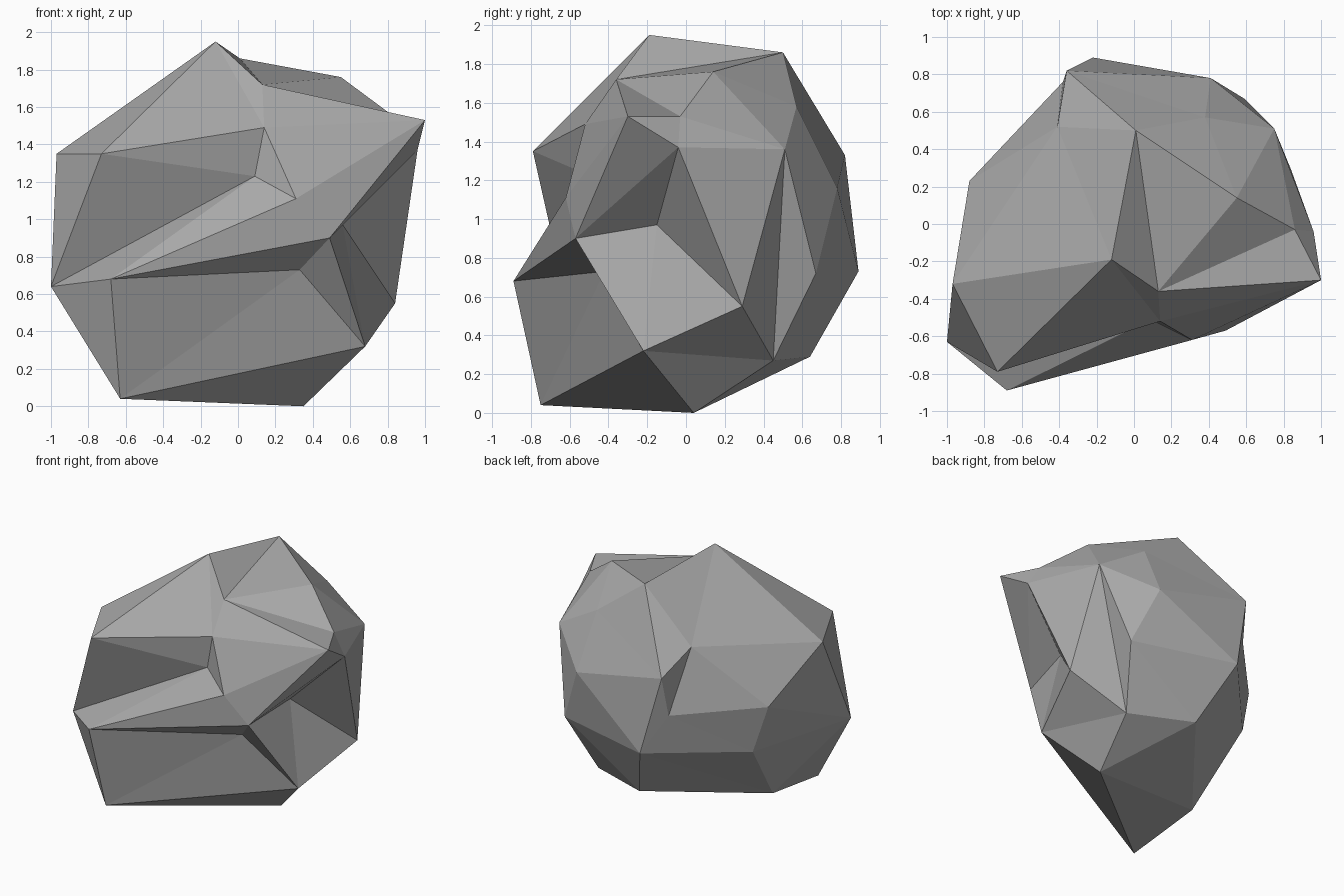
import bpy
import bmesh

default_cube = bpy.data.objects.get("Cube")
if default_cube:
    bpy.data.objects.remove(default_cube, do_unlink=True)


def make_material(name, colour):
    """One flat colour for viewport and render."""
    material = bpy.data.materials.new(name)
    material.use_nodes = True
    material.diffuse_color = colour
    material.node_tree.nodes["Principled BSDF"].inputs["Base Color"].default_value = colour
    material.node_tree.nodes["Principled BSDF"].inputs["Roughness"].default_value = 1
    return material


# Corners of the boulder, grouped by the region they shape
crown = dict(
    A=(-.12, -.19, 1.95), B=(.01, .5, 1.86), C=(.13, -.36, 1.72), D=(.55, .14, 1.76),
    d=(-.41, .52, 1.48), h=(.38, .57, 1.58), G=(-.97, -.32, 1.35), H=(-.73, -.79, 1.35),
)
overhang = dict(
    E=(1, -.3, 1.53), F=(.86, -.03, 1.53), U=(.96, -.04, 1.37), V=(.75, .51, 1.36),
    P=(.49, -.57, .9), Q=(.31, -.62, 1.11), T=(.56, -.15, .97),
)
front_notch = dict(
    S=(.14, -.52, 1.49), R=(.09, -.51, 1.23), I=(-1, -.63, .64), J=(-.68, -.89, .68),
    O=(.33, -.42, .73),
)
back = dict(
    W=(-.36, .82, 1.33), X=(-.22, .89, .73), a=(.41, .78, 1.16), b=(.59, .67, .72),
    c=(-.88, .23, 1.02), e=(-.38, .76, 1.02), f=(-.78, .28, .66),
)
foot = dict(
    K=(-.63, -.75, .04), L=(.35, .04, 0), M=(.68, -.22, .32), N=(.84, .29, .55),
    Y=(-.04, .64, .29), Z=(.45, .45, .27), g=(-.66, -.14, .14),
)

bm = bmesh.new()
corner = {}
for region in (crown, overhang, front_notch, back, foot):
    for key, position in region.items():
        corner[key] = bm.verts.new(position)


def facet_fan(hub, rim, closed=False):
    """Chip flat triangular facets around one corner."""
    ring = rim + rim[0] if closed else rim
    for first, second in zip(ring, ring[1:]):
        bm.faces.new((corner[hub], corner[first], corner[second]))


# Crown: peak, shoulder and the left cheek
facet_fan("A", "BCSHGd", closed=True)
facet_fan("D", "BCFVh", closed=True)
facet_fan("H", "GI")

# Overhanging point with the hollow below it
facet_fan("E", "CFUPQS", closed=True)
facet_fan("T", "PUNM", closed=True)
facet_fan("V", "FUNZbah")

# Front notch and its lower lip
facet_fan("R", "SQJIH", closed=True)
facet_fan("J", "QPOKI")

# Rounded back
facet_fan("W", "ahBde")
facet_fan("c", "defIG", closed=True)
facet_fan("X", "baWefg")

# Tapered underside
facet_fan("M", "POKLZN")
facet_fan("Y", "LZbXg", closed=True)
facet_fan("g", "fIKL")

bmesh.ops.recalc_face_normals(bm, faces=bm.faces[:])
mesh = bpy.data.meshes.new("boulder")
bm.to_mesh(mesh)
bm.free()
mesh.materials.append(make_material("stone grey", (.4, .4, .4, 1)))

boulder = bpy.data.objects.new("boulder", mesh)
bpy.context.collection.objects.link(boulder)
